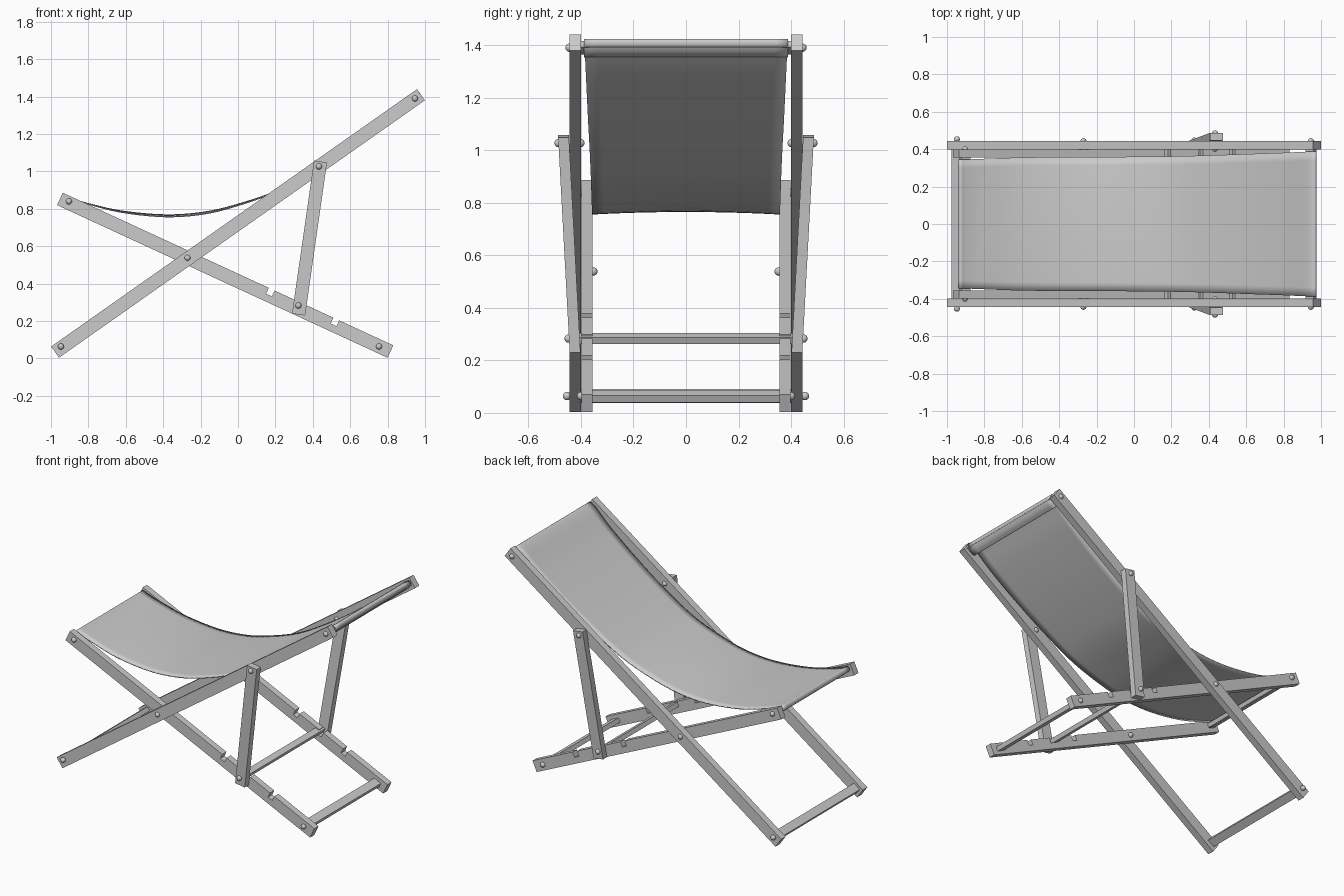
import bpy, bmesh
from mathutils import Vector

if "Cube" in bpy.data.objects:
    bpy.data.objects.remove(bpy.data.objects["Cube"])

BACK = (Vector((-0.978, 0.034)), Vector((0.978, 1.410)))    # back frame rail, x/z
SEAT = (Vector((-0.952, 0.853)), Vector((0.815, 0.037)))    # seat frame rail
PROP = (Vector((0.324, 0.235)), Vector((0.441, 1.053)))     # rear support


def axes(line):
    d = (line[1] - line[0]).normalized()
    return d, Vector((-d.y, d.x))


def finish(name, bm, mirror):
    bmesh.ops.recalc_face_normals(bm, faces=bm.faces)
    me = bpy.data.meshes.new(name)
    bm.to_mesh(me)
    bm.free()
    ob = bpy.data.objects.new(name, me)
    bpy.context.collection.objects.link(ob)
    if mirror:
        m = ob.modifiers.new("mirror", 'MIRROR')
        m.use_axis = (False, True, False)
        m.use_mirror_merge = False
    return ob


def prism(name, profile, y0, y1, mirror=True, lean=lambda z: 0.0):
    """x/z profile extruded along y; lean shifts y with height."""
    bm = bmesh.new()
    a, b = [[bm.verts.new((p[0], y + lean(p[1]), p[1])) for p in profile] for y in (y0, y1)]
    n = len(profile)
    bm.faces.new(a)
    bm.faces.new(b[::-1])
    for i in range(n):
        bm.faces.new((a[i], b[i], b[(i + 1) % n], a[(i + 1) % n]))
    return finish(name, bm, mirror)


def rail_profile(line, h=0.0365, notches=()):
    d, n = axes(line)
    pts = [line[0] - n * h, line[1] - n * h, line[1] + n * h]
    for x in sorted(notches, reverse=True):
        c = line[0] + d * ((x - line[0].x) / d.x)
        w, floor = d * 0.017, n * 0.002
        pts += [c + w + n * h, c + w + floor, c - w + floor, c - w + n * h]
    return pts + [line[0] + n * h]


def slat(name, center, line, half, w=0.026, t=0.014):
    d, n = axes(line)
    c = Vector(center)
    prism(name, [c - d * w - n * t, c + d * w - n * t, c + d * w + n * t, c - d * w + n * t],
          -half, half, mirror=False)


def bolt(name, x, z, y, r=0.016):
    bm = bmesh.new()
    bmesh.ops.create_uvsphere(bm, u_segments=16, v_segments=10, radius=r)
    bmesh.ops.translate(bm, verts=bm.verts, vec=(x, y, z))
    for f in bm.faces:
        f.smooth = True
    finish(name, bm, True)


# side rails and leaning rear supports
prism("back_rail", rail_profile(BACK), 0.399, 0.444)
prism("seat_rail", rail_profile(SEAT, notches=(0.165, 0.337, 0.51)), 0.355, 0.398)
prism("rear_support", rail_profile(PROP, 0.035), 0.402, 0.443,
      lean=lambda z: 0.044 * (z - 0.235) / 0.82)

# cross bars
slat("back_bottom_bar", (-0.947, 0.064), BACK, 0.40)
slat("back_top_bar", (0.946, 1.390), BACK, 0.40)
slat("seat_front_bar", (-0.904, 0.840), SEAT, 0.356)
slat("seat_rear_bar", (0.754, 0.064), SEAT, 0.356)
slat("support_bar", (0.323, 0.283), SEAT, 0.405, 0.019, 0.014)

# round bolt heads
for name, x, z, ys in (("back_bottom_bolt", -0.947, 0.064, (0.453,)),
                       ("back_top_bolt", 0.946, 1.390, (0.443,)),
                       ("seat_front_bolt", -0.904, 0.840, (0.399,)),
                       ("seat_rear_bolt", 0.754, 0.064, (0.399,)),
                       ("pivot_bolt", -0.270, 0.538, (0.443, 0.353)),
                       ("support_top_bolt", 0.433, 1.027, (0.485, 0.402)),
                       ("support_bottom_bolt", 0.323, 0.283, (0.447,))):
    for y in ys:
        bolt(name, x, z, y)

# fabric sling: x, z, half width along the hanging curve, wrapped over both bars
path = [Vector(p) for p in (
    (-0.880, 0.812, 0.345), (-0.911, 0.824, 0.345), (-0.938, 0.850, 0.345),
    (-0.927, 0.870, 0.345), (-0.897, 0.858, 0.345), (-0.820, 0.832, 0.348),
    (-0.630, 0.783, 0.355), (-0.390, 0.758, 0.358), (-0.180, 0.773, 0.358),
    (0.010, 0.821, 0.360), (0.200, 0.892, 0.362), (0.400, 1.006, 0.367),
    (0.600, 1.138, 0.374), (0.800, 1.288, 0.381), (0.912, 1.388, 0.386),
    (0.961, 1.421, 0.388), (0.974, 1.405, 0.388), (0.956, 1.374, 0.388),
    (0.928, 1.356, 0.388))]
samples = []
for i in range(len(path) - 1):
    p0, p1, p2, p3 = (path[max(0, min(len(path) - 1, i + k))] for k in (-1, 0, 1, 2))
    for s in range(5):
        t = s / 5
        samples.append(0.5 * (2 * p1 + (p2 - p0) * t + (2 * p0 - 5 * p1 + 4 * p2 - p3) * t * t
                              + (3 * p1 - p0 - 3 * p2 + p3) * t ** 3))
samples.append(path[-1])

bm = bmesh.new()
rows = []
for p in samples:
    # centre lies slightly above the edges in the seat
    crown = 0.010 * max(0.0, 1 - ((p.x + 0.3) / 0.55) ** 2)
    rows.append([bm.verts.new((p.x, p.z * u, p.y + crown * (1 - u * u)))
                 for u in (k / 8 for k in range(-8, 9))])
for r0, r1 in zip(rows, rows[1:]):
    for k in range(16):
        bm.faces.new((r0[k], r0[k + 1], r1[k + 1], r1[k])).smooth = True
sling = finish("fabric_sling", bm, False)
sol = sling.modifiers.new("thickness", 'SOLIDIFY')
sol.thickness = 0.006
sol.offset = 0
